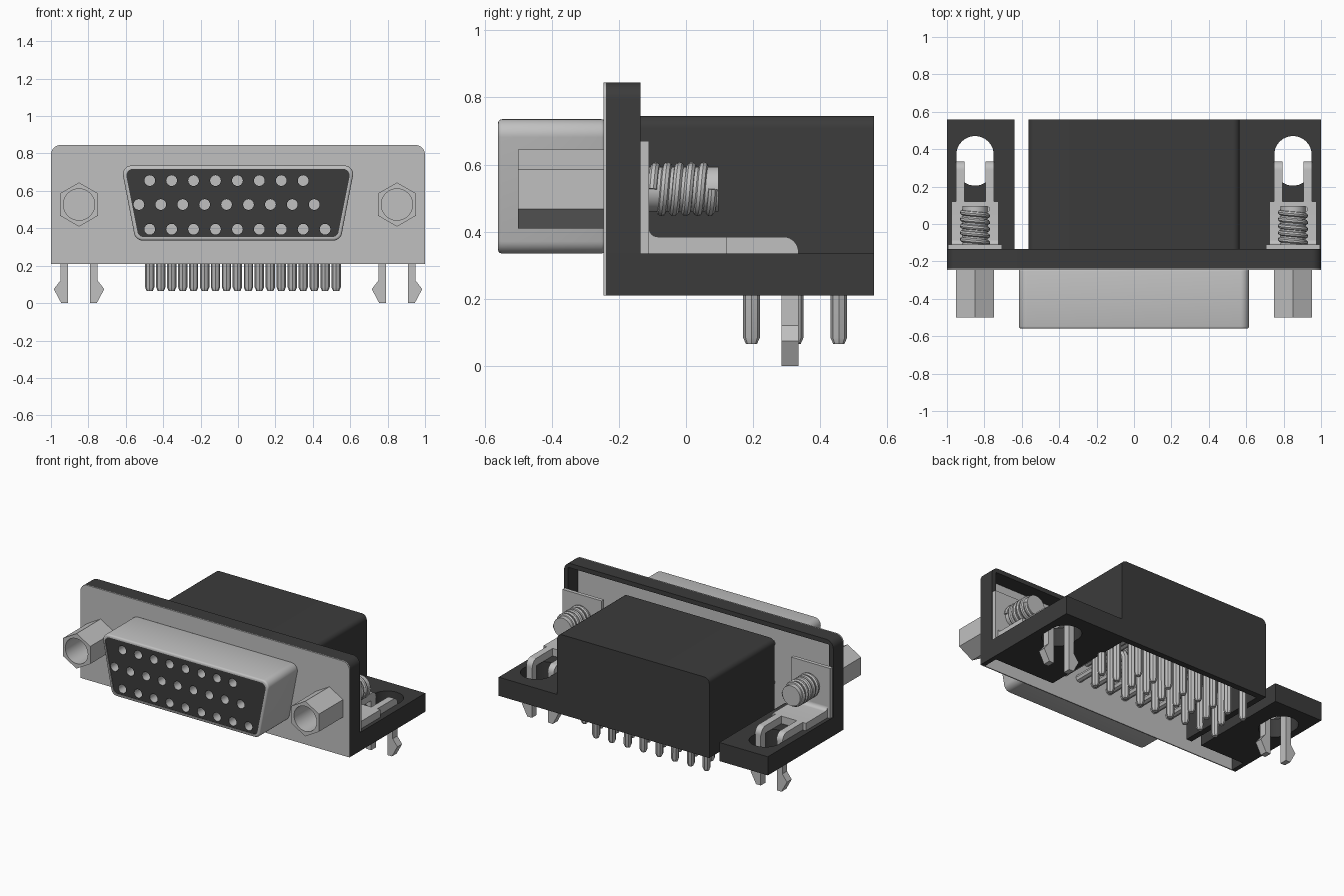
import bpy, bmesh, math
from mathutils import Vector

cube = bpy.data.objects.get("Cube")
if cube:
    bpy.data.objects.remove(cube, do_unlink=True)


def material(name, value):
    m = bpy.data.materials.new(name)
    m.use_nodes = True
    color = (value, value, value, 1)
    m.diffuse_color = color
    m.node_tree.nodes["Principled BSDF"].inputs["Base Color"].default_value = color
    return m


METAL = material("light metal", 0.53)
PLASTIC = material("dark plastic", 0.044)
parts = []


def rounded(points, radii, steps=6):
    """Round the corners of a polygon; radius 0 keeps a corner sharp."""
    out = []
    for i, (p, r) in enumerate(zip(points, radii)):
        p = Vector(p)
        if r == 0:
            out.append(p)
            continue
        a = (Vector(points[i - 1]) - p).normalized()
        b = (Vector(points[(i + 1) % len(points)]) - p).normalized()
        half = a.angle(b) / 2
        center = p + (a + b).normalized() * r / math.sin(half)
        start = p + a * r / math.tan(half) - center
        end = p + b * r / math.tan(half) - center
        for k in range(steps + 1):
            out.append(center + start.lerp(end, k / steps).normalized() * r)
    return out


def rect(x0, x1, z0, z1):
    return [(x0, z0), (x1, z0), (x1, z1), (x0, z1)]


def ring(x, z, r, n, turn=0.0):
    return [(x + r * math.cos(turn + math.tau * i / n),
             z + r * math.sin(turn + math.tau * i / n)) for i in range(n)]


def prism(name, points, axis, a, b, mat):
    """Extrude one closed profile along an axis from a to b."""
    place = {"x": lambda p: (a, p[0], p[1]),
             "y": lambda p: (p[0], a, p[1]),
             "z": lambda p: (p[0], p[1], a)}[axis]
    bm = bmesh.new()
    face = bm.faces.new([bm.verts.new(place(p)) for p in points])
    moved = bmesh.ops.extrude_face_region(bm, geom=[face], use_keep_orig=True)["geom"]
    shift = Vector([b - a if axis == c else 0 for c in "xyz"])
    bmesh.ops.translate(bm, vec=shift, verts=[v for v in moved if isinstance(v, bmesh.types.BMVert)])
    bmesh.ops.recalc_face_normals(bm, faces=bm.faces)
    mesh = bpy.data.meshes.new(name)
    bm.to_mesh(mesh)
    bm.free()
    mesh.materials.append(mat)
    obj = bpy.data.objects.new(name, mesh)
    bpy.context.collection.objects.link(obj)
    parts.append(obj)
    return obj


def activate(obj):
    bpy.ops.object.select_all(action="DESELECT")
    obj.select_set(True)
    bpy.context.view_layer.objects.active = obj


def cut(obj, cutter):
    mod = obj.modifiers.new("cut", "BOOLEAN")
    mod.operation = "DIFFERENCE"
    mod.solver = "EXACT"
    mod.object = cutter
    activate(obj)
    bpy.ops.object.modifier_apply(modifier=mod.name)
    parts.remove(cutter)
    bpy.data.objects.remove(cutter, do_unlink=True)


def tubes(name, paths, radius, tip=1.0):
    """Sweep round wires along the paths; tip scales the last point."""
    curve = bpy.data.curves.new(name, "CURVE")
    curve.dimensions = "3D"
    curve.bevel_depth = radius
    curve.bevel_resolution = 2
    curve.use_fill_caps = True
    for path in paths:
        spline = curve.splines.new("POLY")
        spline.points.add(len(path) - 1)
        for point, co in zip(spline.points, path):
            point.co = (*co, 1)
        spline.points[-1].radius = tip
    curve.materials.append(METAL)
    obj = bpy.data.objects.new(name, curve)
    bpy.context.collection.objects.link(obj)
    activate(obj)
    bpy.ops.object.convert(target="MESH")
    parts.append(bpy.context.object)


# Flange: metal face plate and a dark rim open at the bottom
BACK = -0.135
outline = rounded(rect(-1, 1, 0.21, 0.845), [0, 0, 0.05, 0.05])
prism("face_plate", outline, "y", -0.245, -0.238, METAL)
rim = prism("flange_rim", outline, "y", -0.238, BACK, PLASTIC)
cut(rim, prism("rim_cutter", rect(-0.97, 0.97, 0.1, 0.815), "y", -0.3, 0, PLASTIC))

# D-shaped metal shell with a rounded front lip
def d_shape(inset):
    top, bottom = 0.625 - inset * 1.15, 0.548 - inset * 0.9
    pts = [(-bottom, 0.335 + inset), (bottom, 0.335 + inset),
           (top, 0.735 - inset), (-top, 0.735 - inset)]
    return rounded(pts, [0.045 - inset * 0.6] * 4)


shell = prism("shell", d_shape(0), "y", -0.56, -0.24, METAL)
bevel = shell.modifiers.new("lip", "BEVEL")
bevel.width = 0.012
bevel.segments = 3
bevel.limit_method = "ANGLE"
bevel.angle_limit = math.radians(60)
activate(shell)
bpy.ops.object.modifier_apply(modifier="lip")
cut(shell, prism("shell_cutter", d_shape(0.018), "y", -0.6, -0.3, METAL))

# Dark insert with three rows of metal-lined sockets
insert = prism("insert", d_shape(0.018), "y", -0.554, -0.29, PLASTIC)
insert.data.materials.append(METAL)
PITCH = 0.1172
rows = [(0.655, -0.472, 8, 0.0, 0.455), (0.527, -0.53, 9, PITCH, 0.325), (0.395, -0.472, 9, 0.0, 0.195)]
pins = []
for z, x0, count, offset, row_y in rows:
    for i in range(count):
        x = x0 + i * PITCH
        cutter = prism("socket_cutter", ring(x, z, 0.029, 16), "y", -0.6, -0.47, METAL)
        cutter.data.materials.clear()
        cutter.data.materials.append(PLASTIC)
        cutter.data.materials.append(METAL)
        for f in cutter.data.polygons:
            f.material_index = 1
        cut(insert, cutter)
        # Bent contact pin behind each socket
        px = x + offset
        pins.append([(px, -0.24, z), (px, row_y - 0.05, z), (px, row_y - 0.015, z - 0.015),
                     (px, row_y, z - 0.05), (px, row_y, 0.085), (px, row_y, 0.065)])
tubes("contact_pins", pins, 0.025, tip=0.65)

# Hollow hood, open to the front and the bottom
hood_outline = rounded(rect(-0.565, 0.565, 0.21, 0.745), [0, 0, 0.035, 0.035])
hood = prism("hood", hood_outline, "y", BACK, 0.56, PLASTIC)
cut(hood, prism("hood_cutter", rect(-0.525, 0.525, 0.1, 0.705), "y", -0.3, 0.52, PLASTIC))

for side, label in ((-1, "right"), (1, "left")):
    cx = 0.85 * side

    def span(a, b):
        return sorted((cx + a * side, cx + b * side))

    # Mounting wing with a round-ended slot; only the left wing meets the hood
    inner = -0.21 if side < 0 else -0.29
    wing = prism(label + "_wing", rect(*span(inner, 0.15), BACK, 0.56), "z", 0.21, 0.335, PLASTIC)
    slot = rounded(rect(cx - 0.1, cx + 0.1, 0.205, 0.47), [0.099] * 4, 8)
    cut(wing, prism("slot_cutter", slot, "z", 0.1, 0.5, PLASTIC))

    # Hexagonal standoff with a round bore
    hexagon = prism(label + "_hex_standoff", ring(cx, 0.527, 0.118, 6, math.pi / 6),
                    "y", -0.5, -0.245, METAL)
    cut(hexagon, prism("bore_cutter", ring(cx, 0.527, 0.084, 32), "y", -0.6, -0.28, METAL))

    # Threaded stud
    prism(label + "_stud", ring(cx, 0.527, 0.067, 32), "y", -0.24, 0.097, METAL)
    helix = []
    for i in range(121):
        t = math.tau * i / 24
        helix.append((cx + 0.067 * math.cos(t), -0.1 + 0.18 * i / 120, 0.527 + 0.067 * math.sin(t)))
    tubes(label + "_stud_thread", [helix], 0.014)

    # Angle bracket: upright, foot, two arms and two barbed legs
    prism(label + "_bracket_upright", rect(*span(-0.145, 0.145), 0.335, 0.67), "y", BACK, -0.11, METAL)
    foot = rounded([(-0.13, 0.335), (0.12, 0.335), (0.12, 0.385), (-0.11, 0.385), (-0.11, 0.42),
                    (-0.13, 0.42)], [0, 0, 0, 0.025, 0, 0])
    prism(label + "_bracket_foot", foot, "x", *span(-0.125, 0.125), METAL)
    arm = rounded(rect(0.12, 0.335, 0.335, 0.385), [0, 0, 0.045, 0])
    for s in (-1, 1):
        prism(label + "_bracket_arm", arm, "x", *sorted((cx + 0.057 * s, cx + 0.102 * s)), METAL)
        leg = [(0.06, 0.34), (0.1, 0.34), (0.1, 0.12), (0.135, 0.075), (0.095, 0), (0.06, 0)]
        prism(label + "_bracket_leg", [(cx + s * u, z) for u, z in leg], "y", 0.285, 0.335, METAL)

# Smooth round surfaces, keep the edges crisp
for obj in parts:
    activate(obj)
    bpy.ops.object.shade_smooth_by_angle(angle=math.radians(32))
